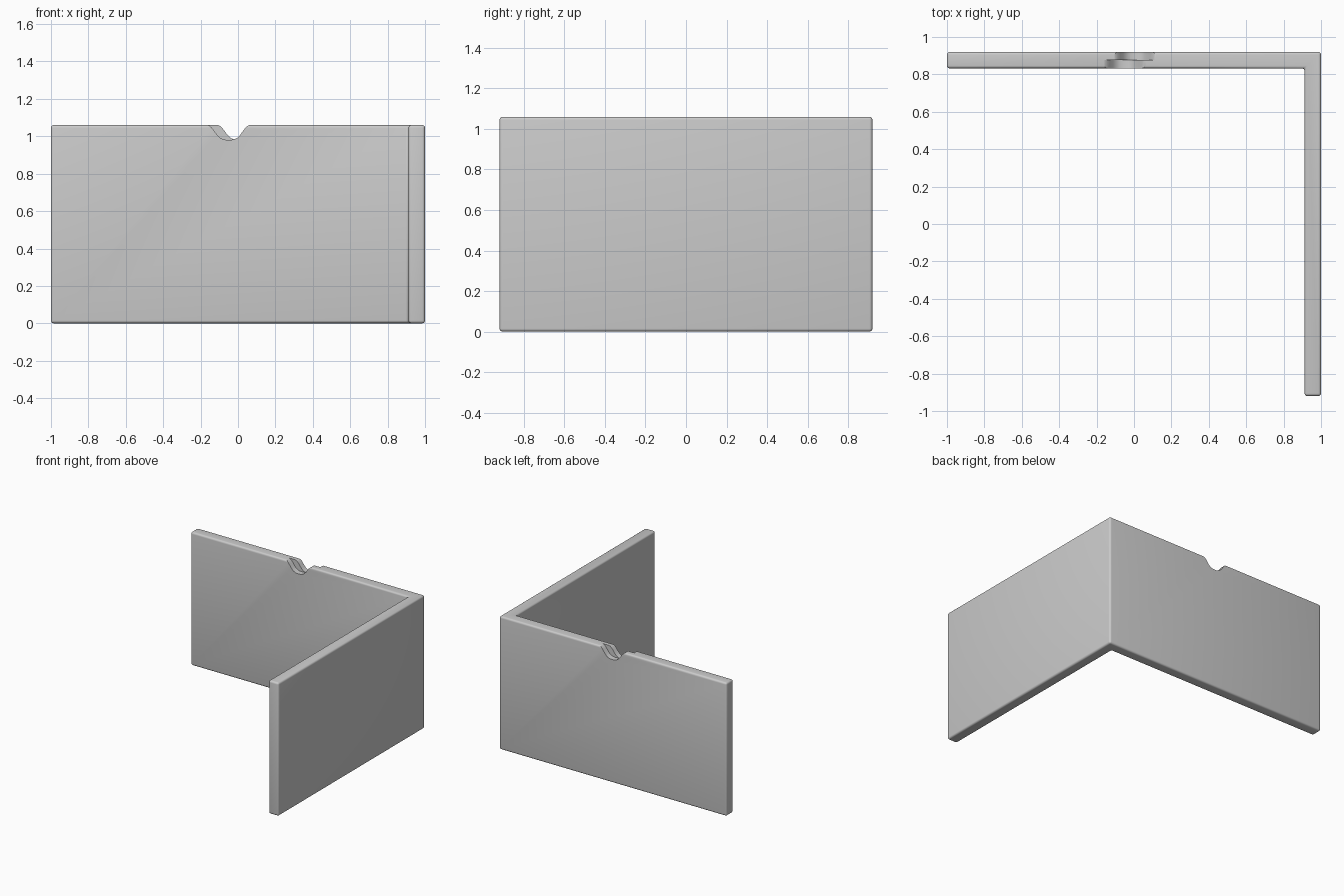
import bpy, bmesh

# Remove the default cube
cube = bpy.data.objects.get("Cube")
if cube:
    bpy.data.objects.remove(cube)

X, Y, H, T = 1.0, 0.92, 1.06, 0.088


def prism(name, outline, direction):
    """Closed outline extruded along a direction."""
    bm = bmesh.new()
    face = bm.faces.new([bm.verts.new(p) for p in outline])
    new = bmesh.ops.extrude_face_region(bm, geom=[face])["geom"]
    verts = [v for v in new if isinstance(v, bmesh.types.BMVert)]
    bmesh.ops.translate(bm, verts=verts, vec=direction)
    bmesh.ops.recalc_face_normals(bm, faces=bm.faces)
    mesh = bpy.data.meshes.new(name)
    bm.to_mesh(mesh)
    bm.free()
    obj = bpy.data.objects.new(name, mesh)
    bpy.context.collection.objects.link(obj)
    return obj


# Plain grey material
grey = bpy.data.materials.new("light_grey")
grey.use_nodes = True
colour = (0.6, 0.6, 0.6, 1)
grey.diffuse_color = colour
grey.node_tree.nodes["Principled BSDF"].inputs["Base Color"].default_value = colour

# Corner wall: L-shaped plan with softened edges
plan = [(-X, Y), (X, Y), (X, -Y), (X - T, -Y), (X - T, Y - T), (-X, Y - T)]
wall = prism("corner_wall", [(x, y, 0) for x, y in plan], (0, 0, H))
wall.data.materials.append(grey)
bevel = wall.modifiers.new("soft_edges", "BEVEL")
bevel.width = 0.015
bevel.segments = 4
bevel.limit_method = "ANGLE"

# Two offset notches in the top edge, one per half of the thickness
half = [(0.13, -0.05), (0.12, -0.002), (0.105, 0.002), (0.092, 0.012),
        (0.078, 0.03), (0.062, 0.052), (0.045, 0.069), (0.025, 0.078)]
profile = half + [(0, 0.08)] + [(-x, d) for x, d in reversed(half)]
middle = Y - T / 2
for name, cx, y0, depth in (("front_notch_cutter", -0.05, Y - T - 0.05, T / 2 + 0.05),
                            ("back_notch_cutter", 0.005, middle, T / 2 + 0.05)):
    cutter = prism(name, [(cx + x, y0, H - d) for x, d in profile], (0, depth, 0))
    cutter.data.materials.append(grey)
    cutter.hide_render = True
    cutter.hide_viewport = True
    cut = wall.modifiers.new(name, "BOOLEAN")
    cut.operation = "DIFFERENCE"
    cut.solver = "EXACT"
    cut.object = cutter

# Bake the cuts, then shade smooth with sharp edges kept
bpy.context.view_layer.update()
graph = bpy.context.evaluated_depsgraph_get()
baked = bpy.data.meshes.new_from_object(wall.evaluated_get(graph))
wall.modifiers.clear()
wall.data = baked
for obj in [o for o in bpy.data.objects if o.name.endswith("_cutter")]:
    bpy.data.objects.remove(obj)
bpy.ops.object.select_all(action="DESELECT")
wall.select_set(True)
bpy.context.view_layer.objects.active = wall
bpy.ops.object.shade_smooth_by_angle(angle=0.6)
